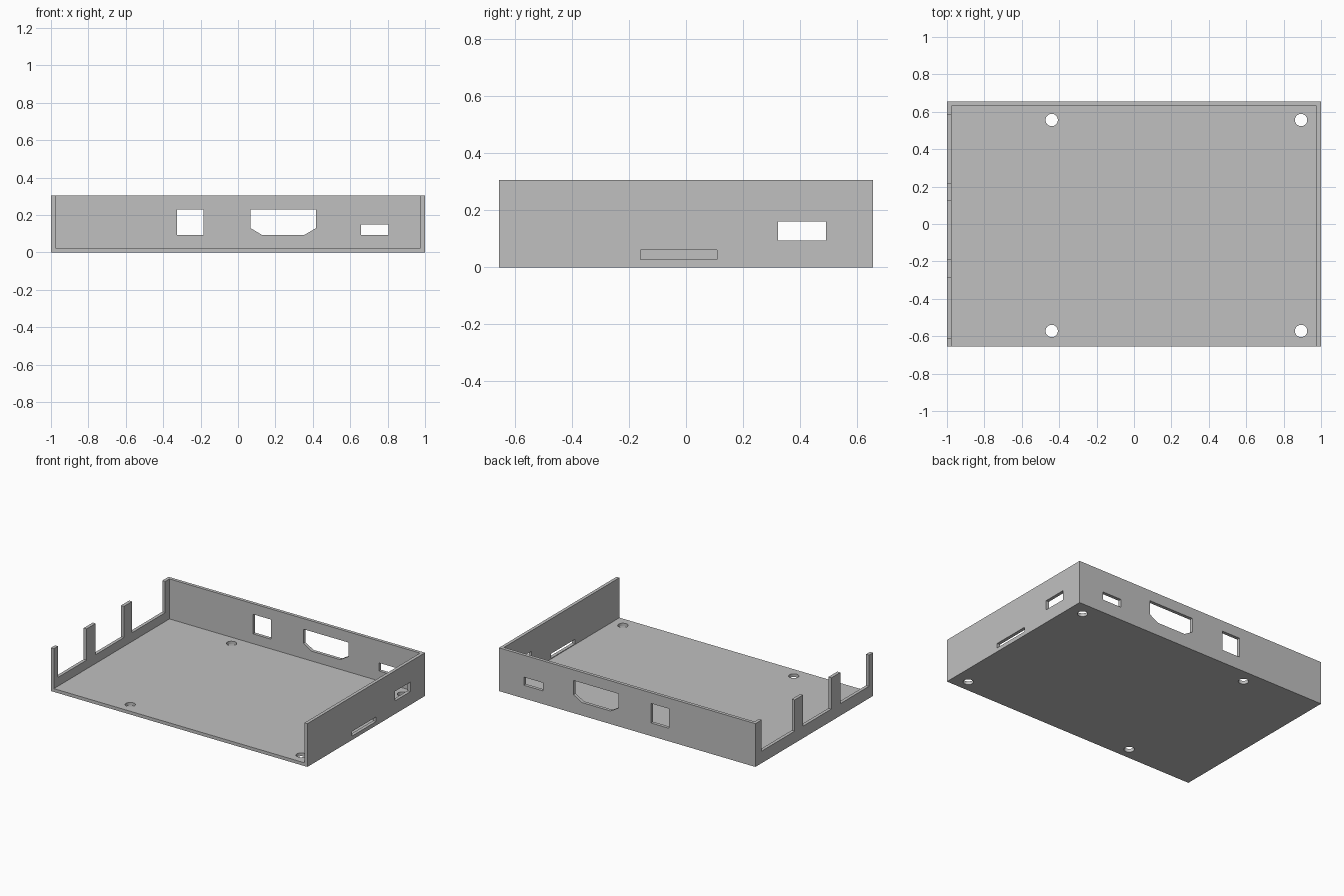
import bpy
import bmesh
from mathutils import Vector

cube = bpy.data.objects.get("Cube")
if cube:
    bpy.data.objects.remove(cube, do_unlink=True)

# Overall half sizes, height and wall thickness
HX, HY, H, T = 1.0, 0.655, 0.305, 0.023
SILL = 0.085
OVER = 0.1  # how far cutters reach beyond the surfaces

grey = bpy.data.materials.new("light_grey_plastic")
grey.use_nodes = True
colour = (0.53, 0.53, 0.53, 1)
grey.diffuse_color = colour
grey.node_tree.nodes["Principled BSDF"].inputs["Base Color"].default_value = colour


def prism(name, outline, direction):
    """Solid made by sweeping a flat outline along a direction."""
    bm = bmesh.new()
    face = bm.faces.new([bm.verts.new(p) for p in outline])
    swept = bmesh.ops.extrude_face_region(bm, geom=[face], use_keep_orig=True)
    moved = [v for v in swept["geom"] if isinstance(v, bmesh.types.BMVert)]
    bmesh.ops.translate(bm, verts=moved, vec=Vector(direction))
    bmesh.ops.recalc_face_normals(bm, faces=bm.faces)
    mesh = bpy.data.meshes.new(name)
    bm.to_mesh(mesh)
    bm.free()
    mesh.materials.append(grey)
    obj = bpy.data.objects.new(name, mesh)
    bpy.context.collection.objects.link(obj)
    return obj


def box(name, x, y, z):
    corners = [(x[0], y[0], z[0]), (x[1], y[0], z[0]),
               (x[1], y[1], z[0]), (x[0], y[1], z[0])]
    return prism(name, corners, (0, 0, z[1] - z[0]))


def cylinder(name, x, y, radius):
    bpy.ops.mesh.primitive_cylinder_add(vertices=32, radius=radius, depth=2 * OVER,
                                        location=(x, y, 0))
    obj = bpy.context.object
    obj.name = name
    obj.data.materials.append(grey)
    return obj


# Tray body
tray = box("enclosure_tray", (-HX, HX), (-HY, HY), (0, H))

# Inside space, open at the front and the top
cutters = [box("inside_cutter", (-HX + T, HX - T), (-HY - OVER, HY - T), (T, H + OVER))]

# Gaps between the posts of the right wall
for y in [(-0.61, -0.29), (-0.19, 0.125), (0.217, 0.585)]:
    cutters.append(box("post_gap_cutter", (-HX - OVER, -HX + OVER), y, (SILL, H + OVER)))

# Port and card slot in the left wall
for y, z in [((0.323, 0.491), (0.093, 0.16)), ((-0.16, 0.109), (0.028, 0.06))]:
    cutters.append(box("side_port_cutter", (HX - OVER, HX + OVER), y, z))

# Rectangular ports in the back wall
for x, z in [((-0.325, -0.185), (0.092, 0.23)), ((0.657, 0.805), (0.093, 0.15))]:
    cutters.append(box("back_port_cutter", x, (HY - OVER, HY + OVER), z))

# Wide back port with chamfered lower corners
port = [(0.067, 0.23), (0.067, 0.13), (0.13, 0.092),
        (0.353, 0.092), (0.418, 0.13), (0.418, 0.23)]
cutters.append(prism("wide_port_cutter", [(x, HY - OVER, z) for x, z in port],
                     (0, 2 * OVER, 0)))

# Screw holes in the floor
for x in (-0.44, 0.893):
    for y in (-0.572, 0.556):
        cutters.append(cylinder("screw_hole_cutter", x, y, 0.033))

# Cut everything out of the tray and keep the finished mesh
for cutter in cutters:
    cutter.hide_render = True
    mod = tray.modifiers.new(cutter.name, "BOOLEAN")
    mod.operation = "DIFFERENCE"
    mod.solver = "EXACT"
    mod.object = cutter

depsgraph = bpy.context.evaluated_depsgraph_get()
finished = bpy.data.meshes.new_from_object(tray.evaluated_get(depsgraph))
tray.modifiers.clear()
tray.data = finished
for cutter in cutters:
    bpy.data.objects.remove(cutter, do_unlink=True)

# Smooth hole walls, sharp edges elsewhere
bpy.ops.object.select_all(action="DESELECT")
tray.select_set(True)
bpy.context.view_layer.objects.active = tray
bpy.ops.object.shade_smooth_by_angle()
